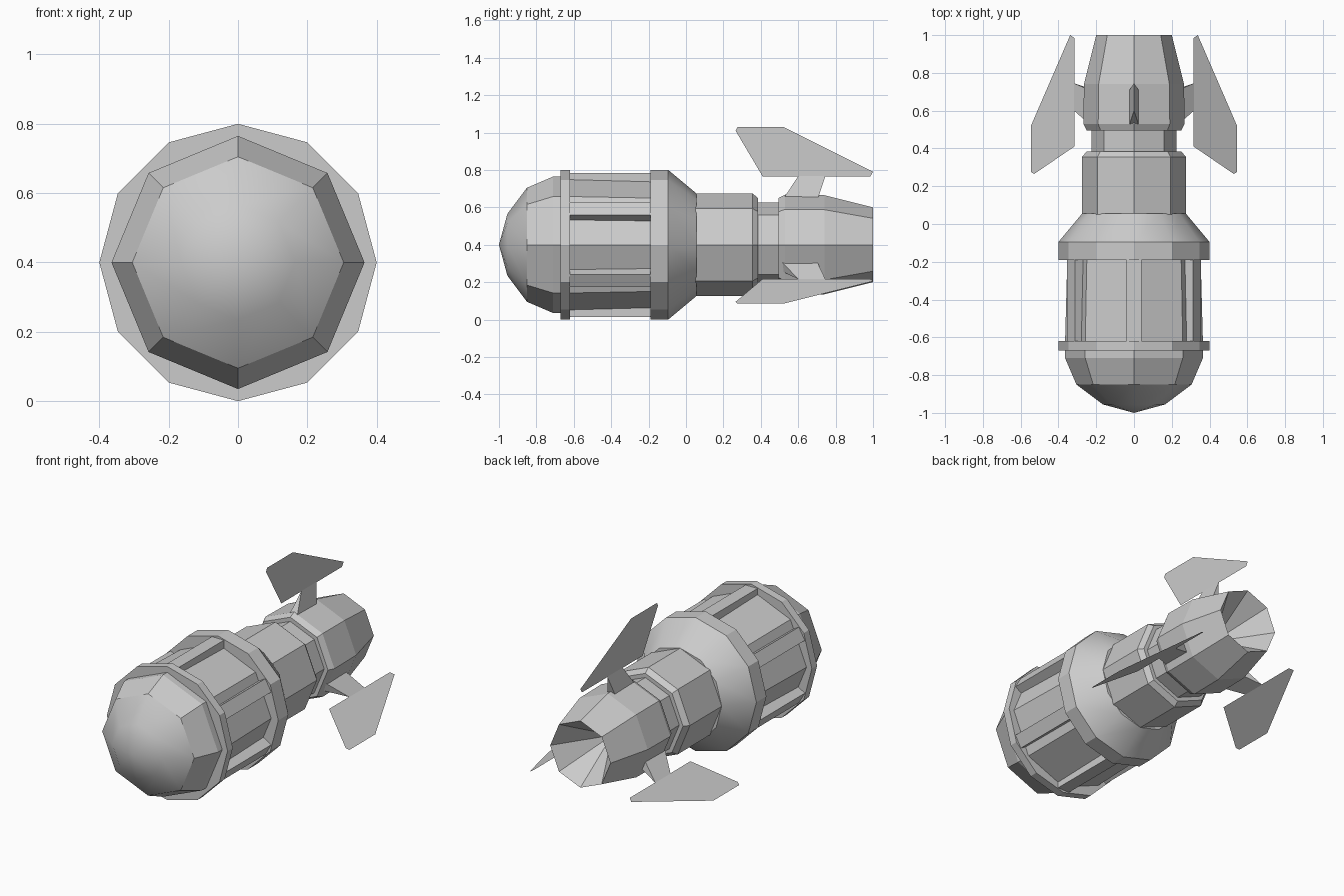
import bpy, bmesh
from math import sin, cos, pi, radians
from mathutils import Matrix

cube = bpy.data.objects.get("Cube")
if cube:
    bpy.data.objects.remove(cube)

AXIS_Z = 0.4   # height of the long axis

grey = bpy.data.materials.new("light_grey")
grey.use_nodes = True
grey.diffuse_color = (0.6, 0.6, 0.6, 1)
grey.node_tree.nodes["Principled BSDF"].inputs["Base Color"].default_value = (0.6, 0.6, 0.6, 1)


def finish(name, bm, smooth_angle=None, fix_normals=True):
    if fix_normals:
        bmesh.ops.recalc_face_normals(bm, faces=bm.faces)
    mesh = bpy.data.meshes.new(name)
    bm.to_mesh(mesh)
    bm.free()
    mesh.materials.append(grey)
    if smooth_angle:
        mesh.shade_smooth()
        mesh.set_sharp_from_angle(angle=radians(smooth_angle))
    obj = bpy.data.objects.new(name, mesh)
    obj.location.z = AXIS_Z
    bpy.context.collection.objects.link(obj)
    return obj


def lathe(name, profile, sides, smooth_angle=None):
    """Revolve (y, radius) points about the long axis; radius 0 is a tip."""
    bm = bmesh.new()
    rings = []
    for y, r in profile:
        count = sides if r else 1
        rings.append([bm.verts.new((r * sin(2 * pi * i / sides), y, r * cos(2 * pi * i / sides)))
                      for i in range(count)])
    for a, b in zip(rings, rings[1:]):
        for i in range(sides):
            j = i + 1
            corners = [a[i % len(a)], a[j % len(a)], b[j % len(b)], b[i % len(b)]]
            bm.faces.new(list(dict.fromkeys(corners)))
    return finish(name, bm, smooth_angle)


# Rounded nose and its faceted rim
lathe("nose_dome", [(-1, 0), (-0.955, 0.165), (-0.85, 0.305)], 8, 60)
lathe("nose_rim", [(-0.85, 0.305), (-0.71, 0.365), (-0.65, 0.365)], 8)

# Main body between the two collars
lathe("front_collar", [(-0.67, 0), (-0.67, 0.4), (-0.62, 0.4), (-0.62, 0)], 12)
lathe("body_core", [(-0.63, 0.365), (-0.18, 0.353)], 8)
lathe("rear_collar", [(-0.19, 0), (-0.19, 0.4), (-0.095, 0.4), (0.055, 0.275), (0.055, 0)], 12, 28)

# Rear sections, ending in a hollow nozzle
lathe("rear_body", [(0.05, 0.275), (0.355, 0.275), (0.385, 0.25), (0.385, 0)], 8)
lathe("neck", [(0.38, 0.225), (0.5, 0.225)], 8)
lathe("tail_nozzle", [(0.495, 0), (0.495, 0.25), (0.53, 0.268), (0.74, 0.265),
                      (1, 0.2), (0.7, 0)], 8)

# Ribs along the body
for i in range(6):
    bm = bmesh.new()
    bmesh.ops.create_cube(bm, size=1, matrix=Matrix.Translation((0, -0.405, 0.345))
                          @ Matrix.Diagonal((0.08, 0.45, 0.08, 1)))
    bm.transform(Matrix.Rotation(i * pi / 3, 4, "Y"))
    finish(f"body_rib_{i + 1}", bm)

# Three thin fins on wedge-shaped pylons
FIN = [(0.265, 0.61), (0.275, 0.63), (0.52, 0.63), (1, 0.39), (0.985, 0.365), (0.41, 0.365)]
for label, turn in (("top", 0), ("left", 120), ("right", 240)):
    spin = Matrix.Rotation(radians(turn), 4, "Y")

    bm = bmesh.new()
    bm.faces.new([bm.verts.new((0, y, r)) for y, r in FIN])
    bm.transform(spin)
    finish(f"{label}_fin", bm, fix_normals=False)

    bm = bmesh.new()
    lf, rf, rb, lb = [bm.verts.new((x, y, 0.23)) for x, y in
                      ((-0.03, 0.51), (0.03, 0.51), (0.03, 0.7), (-0.03, 0.7))]
    tf, tb = [bm.verts.new((0, y, 0.367)) for y in (0.6, 0.745)]
    for face in ((lf, rf, tf), (rf, rb, tb, tf), (rb, lb, tb), (lb, lf, tf, tb), (lf, lb, rb, rf)):
        bm.faces.new(face)
    bm.transform(spin)
    finish(f"{label}_pylon", bm)
